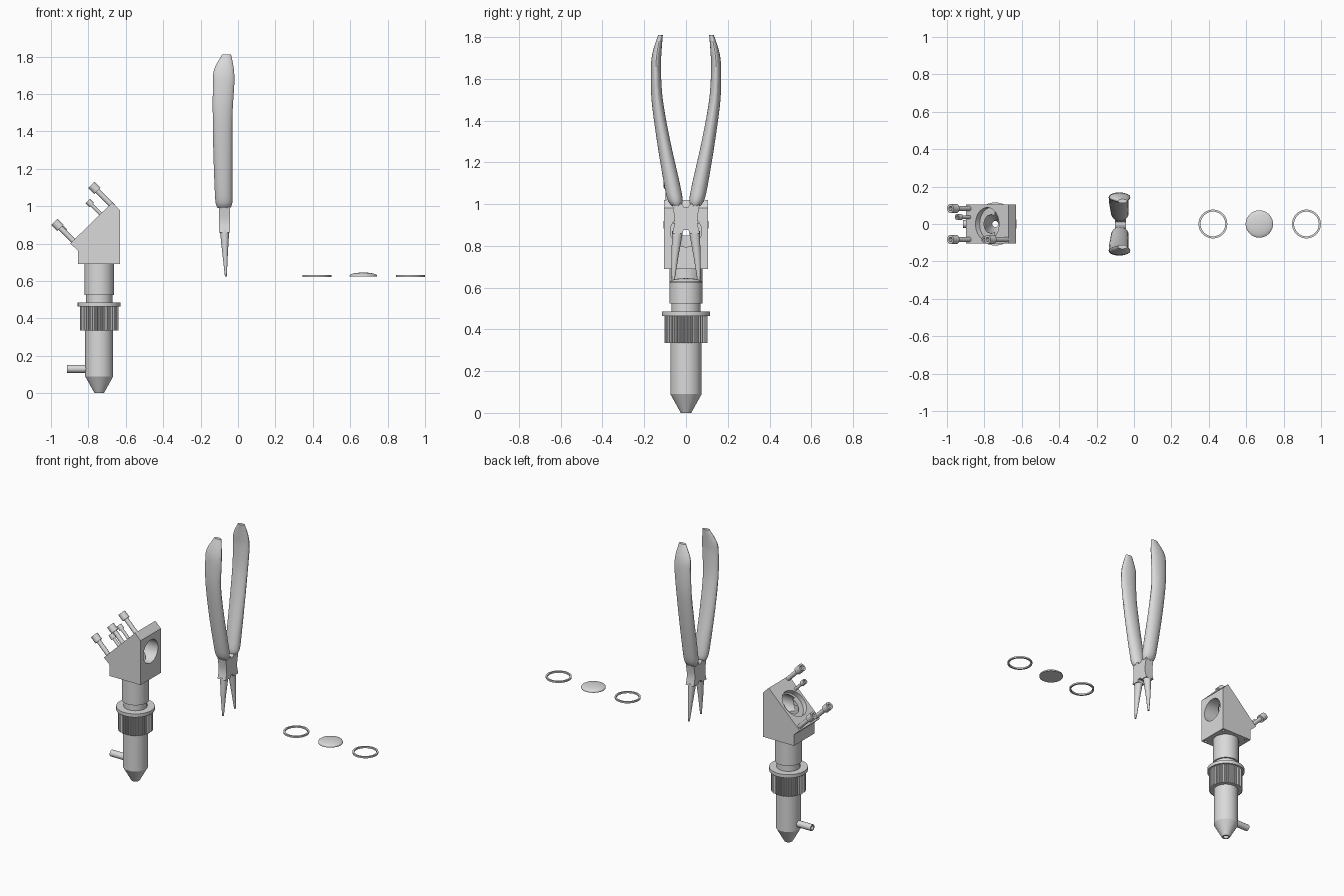
import bpy, bmesh, math
from mathutils import Vector

cube = bpy.data.objects.get("Cube")
if cube:
    bpy.data.objects.remove(cube, do_unlink=True)

grey = bpy.data.materials.new("light grey metal")
grey.use_nodes = True
COLOUR = (0.7, 0.7, 0.7, 1)
grey.diffuse_color = COLOUR
grey.node_tree.nodes["Principled BSDF"].inputs["Base Color"].default_value = COLOUR


def finish(name, bm, loc=(0, 0, 0), axis=(0, 0, 1)):
    """Turn a bmesh into an object whose local z points along axis."""
    bmesh.ops.recalc_face_normals(bm, faces=bm.faces)
    mesh = bpy.data.meshes.new(name)
    bm.to_mesh(mesh)
    bm.free()
    mesh.materials.append(grey)
    ob = bpy.data.objects.new(name, mesh)
    bpy.context.collection.objects.link(ob)
    ob.location = loc
    ob.rotation_euler = Vector((0, 0, 1)).rotation_difference(Vector(axis)).to_euler()
    bpy.ops.object.select_all(action='DESELECT')
    ob.select_set(True)
    bpy.context.view_layer.objects.active = ob
    bpy.ops.object.shade_smooth_by_angle(angle=math.radians(24))
    return ob


def loft(bm, rings, closed=False):
    """Skin a list of equally long point rings."""
    vs = [[bm.verts.new(p) for p in ring] for ring in rings]
    n = len(vs[0])
    pairs = list(zip(vs, vs[1:])) + ([(vs[-1], vs[0])] if closed else [])
    for a, b in pairs:
        for i in range(n):
            j = (i + 1) % n
            bm.faces.new((a[i], a[j], b[j], b[i]))
    if not closed:
        bm.faces.new(vs[0])
        bm.faces.new(vs[-1])


def ellipse(cx, cy, z, rx, ry, n):
    return [(cx + rx * math.cos(math.tau * i / n), cy + ry * math.sin(math.tau * i / n), z)
            for i in range(n)]


def lathe(name, profile, loc, axis=(0, 0, 1), n=40, closed=False):
    """Turn a profile of (radius, height) points."""
    bm = bmesh.new()
    loft(bm, [ellipse(0, 0, z, r, r, n) for r, z in profile], closed)
    return finish(name, bm, loc, axis)


def prism(name, outline, place):
    """Skin an outline between two depths given by place(u, v, side)."""
    bm = bmesh.new()
    loft(bm, [[place(u, v, s) for u, v in outline] for s in (-1, 1)])
    return finish(name, bm)


def cut(target, cutters):
    for c in cutters:
        c.hide_render = True
        mod = target.modifiers.new("cut", 'BOOLEAN')
        mod.operation = 'DIFFERENCE'
        mod.solver = 'EXACT'
        mod.object = c
        bpy.ops.object.select_all(action='DESELECT')
        target.select_set(True)
        bpy.context.view_layer.objects.active = target
        bpy.ops.object.modifier_apply(modifier=mod.name)
        bpy.data.objects.remove(c, do_unlink=True)
    bpy.ops.object.shade_smooth_by_angle(angle=math.radians(24))


# Hollow nozzle body
AX = -0.742
lathe("nozzle_tube", [(0.025, 0), (0.075, 0.09), (0.075, 0.4), (0.07, 0.4), (0.07, 0.525),
                      (0.08, 0.525), (0.08, 0.69), (0.06, 0.69), (0.06, 0.1), (0.016, 0)],
      (AX, 0, 0), closed=True)
lathe("collar_flange", [(0.07, 0.463), (0.115, 0.463), (0.115, 0.485), (0.07, 0.485)],
      (AX, 0, 0), closed=True)

# Knurled adjusting ring
bm = bmesh.new()
TEETH = 44
rings = []
for z in (0.335, 0.465):
    ring = []
    for i in range(TEETH * 4):
        a = math.tau * i / (TEETH * 4)
        r = 0.104 if i % 4 < 2 else 0.097
        ring.append((r * math.cos(a), r * math.sin(a), z))
    rings.append(ring)
inner = [[(p[0] * 0.7, p[1] * 0.7, p[2]) for p in ring] for ring in rings]
loft(bm, [rings[0], rings[1], inner[1], inner[0]], closed=True)
finish("knurled_ring", bm, (AX, 0, 0))

# Gas inlet pipe
lathe("inlet_pipe", [(0.021, 0), (0.021, 0.11), (0.013, 0.11), (0.013, 0)],
      (-0.805, 0, 0.13), (-1, 0, 0), 20, closed=True)

# Mirror block with its bores
OUT = Vector((-1, 0, 1)).normalized()
block = prism("mirror_block",
              [(-0.855, 0.69), (-0.855, 0.762), (-0.897, 0.8), (-0.672, 1.02),
               (-0.632, 0.98), (-0.632, 0.69)],
              lambda u, v, s: (u, 0.105 * s, v))
core = Vector((AX, 0, 0.87))
face = Vector((-0.784, 0, 0.909))
cutters = [
    lathe("beam_cutter", [(0.075, 0), (0.075, 0.2)], core, (1, 0, 0)),
    lathe("down_cutter", [(0.06, -0.3), (0.06, 0)], core),
    lathe("mirror_seat_cutter", [(0.088, -0.03), (0.088, 0.1)], face, OUT),
    lathe("mirror_bore_cutter", [(0.05, -0.1), (0.05, 0.1)], face, OUT),
]
for sx in (-1, 1):
    for sy in (-1, 1):
        cutters.append(lathe("bolt_hole_cutter", [(0.009, -0.02), (0.009, 0.03)],
                             (AX + 0.09 * sx, 0.085 * sy, 0.69), n=12))
cut(block, cutters)


def screw(name, x, y, size, length):
    """Socket screw standing square on the sloping face."""
    h = 0.045 * size
    lathe(name, [(0.014 * size, -0.02), (0.014 * size, length - h), (0.024 * size, length - h),
                 (0.024 * size, length), (0.012 * size, length), (0.012 * size, length - h / 2)],
          (x, y, x + 1.69), OUT, 20)


# Adjusting and locking screws
screw("lower_front_screw", -0.878, -0.083, 1, 0.147)
screw("lower_back_screw", -0.878, 0.083, 1, 0.147)
screw("upper_front_screw", -0.68, -0.083, 1, 0.147)
screw("small_lower_screw", -0.876, 0.037, 0.68, 0.1)
screw("small_upper_screw", -0.733, -0.083, 0.68, 0.1)

# Retaining rings and lens
for side, x in (("first", 0.422), ("second", 0.922)):
    lathe(side + "_retaining_ring", [(0.077, 0), (0.077, 0.01), (0.066, 0.01), (0.066, 0)],
          (x, 0, 0.622), n=48, closed=True)
dome = [(0.073 * math.cos(t), 0.006 + 0.016 * math.sin(t))
        for t in (math.pi / 2 * i / 8 for i in range(8))]
lathe("lens", [(0.073, 0)] + dome + [(0.002, 0.022)], (0.67, 0, 0.623), n=48)


def spline(keys, steps):
    """Smooth rows of values with a Catmull-Rom curve."""
    rows = [Vector(k) for k in keys]
    out = []
    for i in range(len(rows) - 1):
        p0, p1, p2 = rows[max(i - 1, 0)], rows[i], rows[i + 1]
        p3 = rows[min(i + 2, len(rows) - 1)]
        for s in range(steps):
            t = s / steps
            out.append(p1 + (p2 - p0) * (t / 2) + (p0 * 2 - p1 * 5 + p2 * 4 - p3) * (t * t / 2)
                       + (p1 * 3 - p0 - p2 * 3 + p3) * (t ** 3 / 2))
    return out + [rows[-1]]


# Pliers: grips as rows of height, y centre, y half, x centre, x half
GRIP = [(0.99, 0.045, 0.022, -0.075, 0.034), (1.02, 0.052, 0.036, -0.075, 0.045),
        (1.1, 0.068, 0.038, -0.077, 0.048), (1.3, 0.107, 0.032, -0.081, 0.051),
        (1.5, 0.138, 0.027, -0.082, 0.053), (1.65, 0.144, 0.024, -0.077, 0.057),
        (1.73, 0.138, 0.021, -0.075, 0.053), (1.81, 0.122, 0.011, -0.061, 0.024)]
JAW = [(0.625, 0.062, 0.006, -0.065, 0.005), (0.75, 0.053, 0.017, -0.069, 0.015),
       (0.87, 0.04, 0.026, -0.072, 0.025)]
for name, s in (("back", 1), ("front", -1)):
    for part, rows in (("grip", spline(GRIP, 5)), ("jaw", JAW)):
        bm = bmesh.new()
        loft(bm, [ellipse(xc, s * yc, z, hx, hy, 24) for z, yc, hy, xc, hx in rows])
        finish(name + "_plier_" + part, bm)

# Pliers joint: solid waisted head with a notch above and below
half = [(0.012, 0.875), (0.016, 0.86), (0.066, 0.86), (0.055, 0.9), (0.055, 0.94),
        (0.066, 1.0), (0.02, 1.0), (0.01, 0.985)]
prism("plier_joint", half + [(-y, z) for y, z in reversed(half)],
      lambda u, v, d: (-0.073 + 0.029 * d, u, v))
